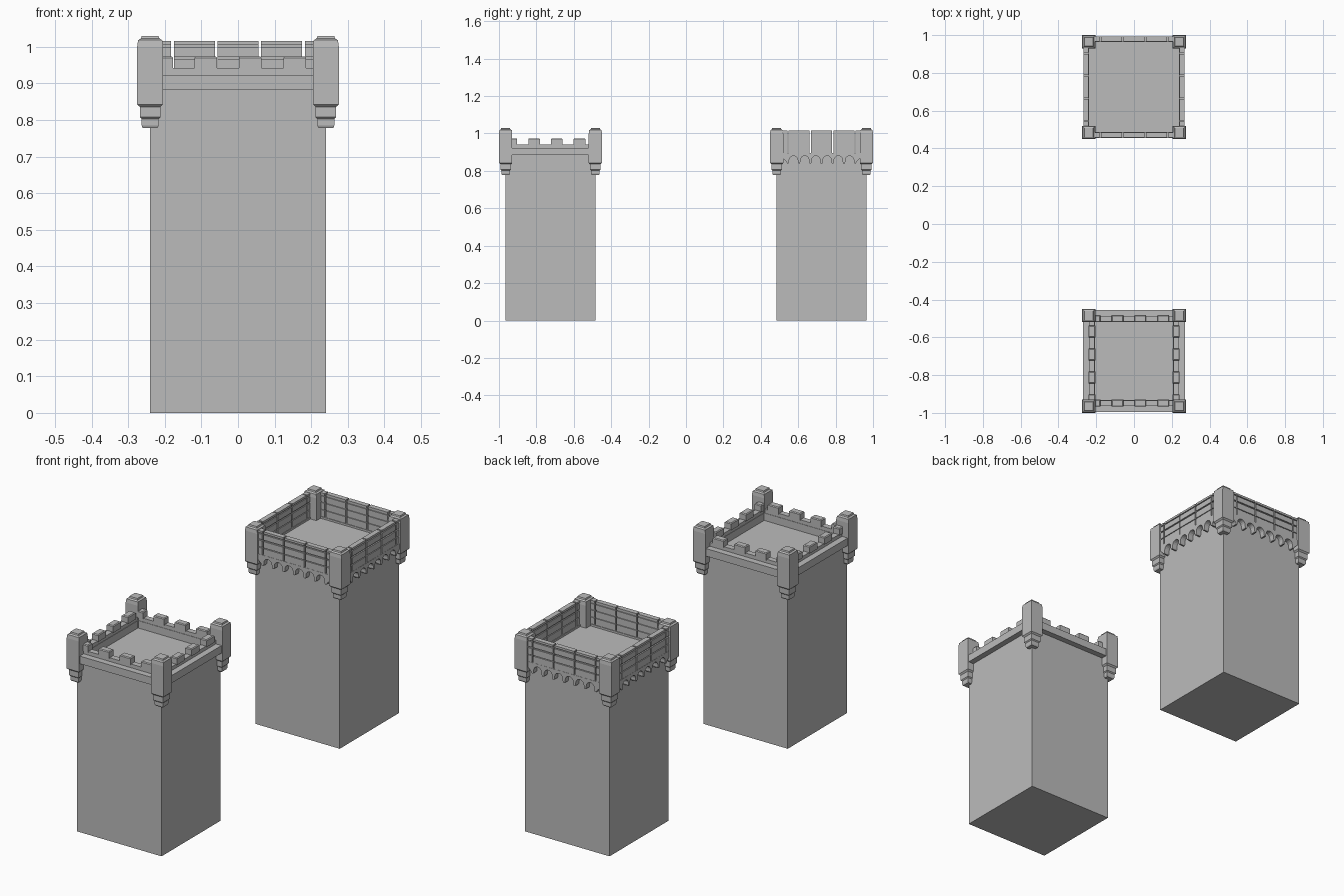
import bpy, bmesh, math
from mathutils import Matrix, Vector

old = bpy.data.objects.get("Cube")
if old:
    bpy.data.objects.remove(old, do_unlink=True)

stone = bpy.data.materials.new("grey_stone")
stone.use_nodes = True
GREY = (0.5, 0.5, 0.5, 1)
stone.diffuse_color = GREY
stone.node_tree.nodes["Principled BSDF"].inputs["Base Color"].default_value = GREY

TOWER_Y = 0.7245      # distance of each tower from the centre
HALF = 0.24           # half width of the shaft
FLOOR = 0.885


def finish(bm, name, matrix):
    bmesh.ops.transform(bm, matrix=matrix, verts=bm.verts)
    bmesh.ops.recalc_face_normals(bm, faces=bm.faces)
    mesh = bpy.data.meshes.new(name)
    bm.to_mesh(mesh)
    bm.free()
    mesh.materials.append(stone)
    obj = bpy.data.objects.new(name, mesh)
    bpy.context.collection.objects.link(obj)
    return obj


def box(bm, x0, x1, y0, y1, z0, z1):
    size = Matrix.Diagonal((x1 - x0, y1 - y0, z1 - z0, 1))
    mid = Vector(((x0 + x1) / 2, (y0 + y1) / 2, (z0 + z1) / 2))
    return bmesh.ops.create_cube(bm, size=1, matrix=Matrix.Translation(mid) @ size)["verts"]


def square_stack(bm, rings):
    """Loft square rings given as (height, half width)."""
    last = None
    for z, r in rings:
        ring = [bm.verts.new((sx * r, sy * r, z)) for sx, sy in ((-1, -1), (1, -1), (1, 1), (-1, 1))]
        if last:
            for i in range(4):
                bm.faces.new((last[i], last[i - 3], ring[i - 3], ring[i]))
        else:
            bm.faces.new(ring)
        last = ring
    bm.faces.new(last)


def shaft_and_posts(name, base):
    # Plain square shaft
    bm = bmesh.new()
    box(bm, -HALF, HALF, -HALF, HALF, 0, FLOOR)
    finish(bm, name + "_shaft", base)
    # Corner posts with stepped feet and bevelled caps
    rings = [(0.778, 0.020), (0.785, 0.023), (0.803, 0.023), (0.808, 0.028),
             (0.836, 0.028), (0.843, 0.0355), (1.0, 0.0355), (1.018, 0.033),
             (1.023, 0.025), (1.03, 0.023)]
    for sx in (-1, 1):
        for sy in (-1, 1):
            bm = bmesh.new()
            square_stack(bm, rings)
            finish(bm, name + "_corner_post", base @ Matrix.Translation((sx * HALF, sy * HALF, 0)))


def side_matrix(base, k):
    return base @ Matrix.Rotation(k * math.pi / 2, 4, 'Z')


def battlement_side(base, k):
    m = side_matrix(base, k)
    flip = -1 if k > 1 else 1
    # Overhanging ledge and low parapet
    bm = bmesh.new()
    box(bm, -HALF, HALF, -0.27, -0.207, 0.884, 0.923)
    box(bm, -0.22, 0.22, -0.238, -0.209, 0.92, 0.942)
    finish(bm, "battlement_ledge", m)
    # Merlons with bevelled tops
    bm = bmesh.new()
    for i in range(4):
        c = flip * (-0.209 + 0.1213 * i)
        box(bm, c - 0.031, c + 0.031, -0.242, -0.205, 0.938, 0.974)
    top_edges = [e for e in bm.edges if all(v.co.z > 0.97 for v in e.verts)]
    bmesh.ops.bevel(bm, geom=top_edges, offset=0.004, segments=1, affect='EDGES')
    finish(bm, "battlement_merlons", m)


def board_side(base, k):
    m = side_matrix(base, k)
    # Boards split by narrow slits, with two shallow grooves along them
    bm = bmesh.new()
    cuts = [-0.22, -0.179, -0.06, 0.06, 0.179, 0.22]
    slit = 0.0035
    for a, b in zip(cuts, cuts[1:]):
        x0, x1 = a + slit, b - slit
        box(bm, x0, x1, -0.260, -0.246, 0.89, 1.012)
        for z0, z1 in ((0.89, 0.929), (0.933, 0.966), (0.973, 1.0), (1.005, 1.016)):
            box(bm, x0, x1, -0.267, -0.241, z0, z1)
    finish(bm, "board_wall", m)

    # Arched corbel course under the boards
    pitch, r, steps = 0.06, 0.023, 8
    pts = [(-0.22, 0.895), (-0.22, 0.88)]
    for i in range(7):
        c = (i - 3) * pitch
        pts += [(c - 0.007, 0.848), (c - 0.004, 0.84), (c + 0.004, 0.84), (c + 0.007, 0.848)]
        if i < 6:
            for j in range(steps + 1):
                t = math.pi * (1 - j / steps)
                pts.append((c + pitch / 2 + r * math.cos(t), 0.857 + r * math.sin(t)))
    pts += [(0.22, 0.88), (0.22, 0.895)]
    bm = bmesh.new()
    face = bm.faces.new([bm.verts.new((x, -0.268, z)) for x, z in pts])
    out = bmesh.ops.extrude_face_region(bm, geom=[face])["geom"]
    moved = [g for g in out if isinstance(g, bmesh.types.BMVert)]
    bmesh.ops.translate(bm, verts=moved, vec=(0, 0.03, 0))
    bmesh.ops.triangulate(bm, faces=[f for f in bm.faces if len(f.verts) > 4])
    finish(bm, "corbel_arches", m)


# Front tower with battlements, rear tower with boarded walls
front = Matrix.Translation((0, -TOWER_Y, 0))
rear = Matrix.Translation((0, TOWER_Y, 0))
shaft_and_posts("front_tower", front)
shaft_and_posts("rear_tower", rear)
for k in range(4):
    battlement_side(front, k)
    board_side(rear, k)
